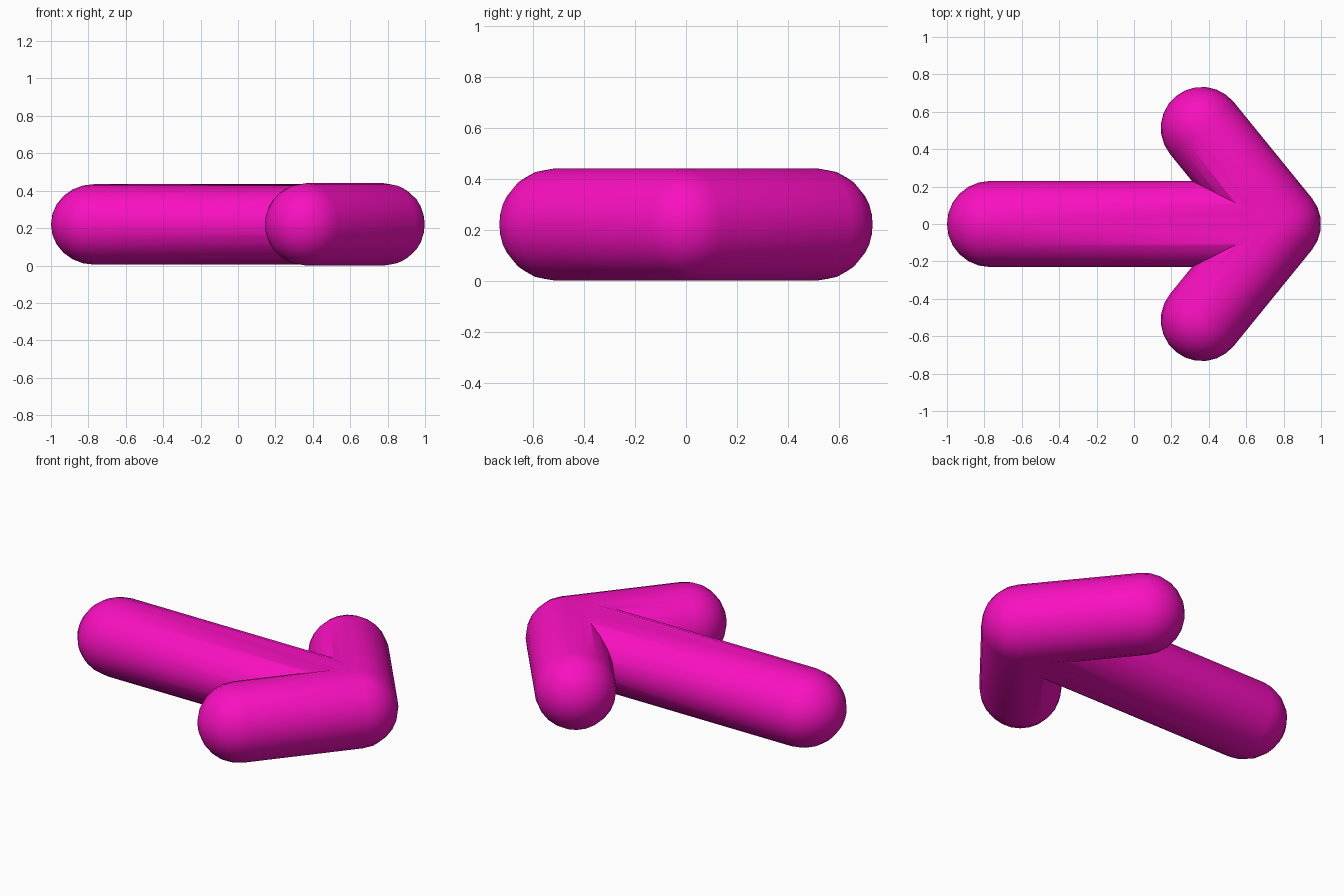
import bpy, bmesh
from math import pi, sin, cos, atan2, hypot
from mathutils import Matrix

if "Cube" in bpy.data.objects:
    bpy.data.objects.remove(bpy.data.objects["Cube"])

SIDES = 24   # segments around each rod
CAP = 6      # rings in each rounded end
Z = 0.22


def capsule(name, start, end, ry, rz):
    """Round-ended rod between two points in the plan, lying at height Z."""
    dx, dy = end[0] - start[0], end[1] - start[1]
    length = hypot(dx, dy)
    pts = [(-ry * cos(i * pi / 2 / CAP), ry * sin(i * pi / 2 / CAP)) for i in range(CAP + 1)]
    pts += [(length - x, r) for x, r in reversed(pts)]
    bm = bmesh.new()
    vs = [bm.verts.new((x, 0, r)) for x, r in pts]
    edges = [bm.edges.new(p) for p in zip(vs, vs[1:])]
    bmesh.ops.spin(bm, geom=vs + edges, cent=(0, 0, 0), axis=(1, 0, 0),
                   angle=2 * pi, steps=SIDES, use_duplicate=False)
    bmesh.ops.remove_doubles(bm, verts=bm.verts, dist=1e-4)
    bmesh.ops.recalc_face_normals(bm, faces=bm.faces)
    bm.transform(Matrix.Translation((*start, Z)) @ Matrix.Rotation(atan2(dy, dx), 4, 'Z')
                 @ Matrix.Diagonal((1, 1, rz / ry, 1)))
    me = bpy.data.meshes.new(name)
    bm.to_mesh(me)
    bm.free()
    ob = bpy.data.objects.new(name, me)
    bpy.context.collection.objects.link(ob)
    return ob


# Shaft and one swept-back arm of the arrow head
arrow = capsule("arrow", (-0.77, 0), (0.7, 0), 0.23, 0.215)
arm = capsule("arm_helper", (0.78, 0), (0.363, 0.513), 0.22, 0.22)

# Fuse them, then mirror the half across the centre line
fuse = arrow.modifiers.new("fuse", 'BOOLEAN')
fuse.operation = 'UNION'
fuse.solver = 'EXACT'
fuse.object = arm
mirror = arrow.modifiers.new("mirror", 'MIRROR')
mirror.use_axis = (False, True, False)
mirror.use_bisect_axis = (False, True, False)

bpy.context.view_layer.objects.active = arrow
arrow.select_set(True)
for mod in ("fuse", "mirror"):
    bpy.ops.object.modifier_apply(modifier=mod)
bpy.data.objects.remove(arm)
bpy.ops.object.shade_smooth_by_angle(angle=pi / 4)

# Magenta finish
mat = bpy.data.materials.new("magenta")
mat.diffuse_color = (0.95, 0.005, 0.53, 1)
mat.use_nodes = True
mat.node_tree.nodes["Principled BSDF"].inputs["Base Color"].default_value = mat.diffuse_color
arrow.data.materials.clear()
arrow.data.materials.append(mat)
